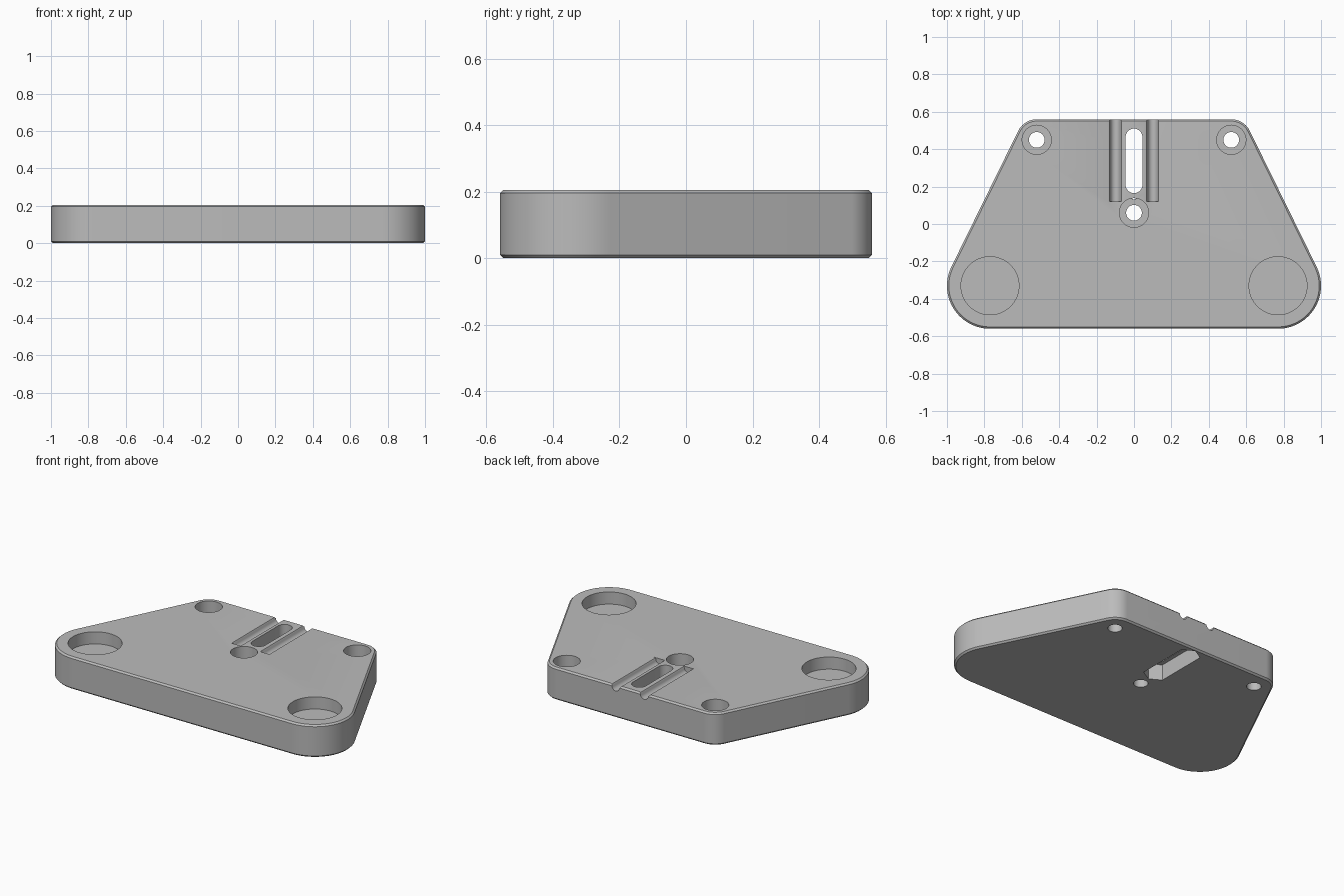
import bpy
import bmesh
from math import sin, cos, pi, atan2, acos, hypot, radians

if "Cube" in bpy.data.objects:
    bpy.data.objects.remove(bpy.data.objects["Cube"], do_unlink=True)

HEIGHT = 0.205
CHAMFER = 0.01
FRONT = (0.77, -0.33, 0.23)   # front corner centre and radius
BACK = (0.52, 0.45, 0.11)     # back corner centre and radius

grey = bpy.data.materials.new("plain grey")
grey.use_nodes = True
grey.diffuse_color = (0.5, 0.5, 0.5, 1)
grey.node_tree.nodes["Principled BSDF"].inputs["Base Color"].default_value = (0.5, 0.5, 0.5, 1)


def arc(cx, cy, r, a0, a1, n):
    return [(cx + r * cos(a0 + (a1 - a0) * i / n), cy + r * sin(a0 + (a1 - a0) * i / n))
            for i in range(n + 1)]


def circle(cx, cy, r, n=64):
    return arc(cx, cy, r, 0, 2 * pi, n)[:-1]


def loft(name, rings):
    """Closed solid through a list of matching 3D rings."""
    bm = bmesh.new()
    loops = [[bm.verts.new(p) for p in ring] for ring in rings]
    for low, high in zip(loops, loops[1:]):
        for i in range(len(low)):
            j = (i + 1) % len(low)
            bm.faces.new((low[i], low[j], high[j], high[i]))
    bm.faces.new(loops[0][::-1])
    bm.faces.new(loops[-1])
    bmesh.ops.recalc_face_normals(bm, faces=bm.faces)
    mesh = bpy.data.meshes.new(name)
    bm.to_mesh(mesh)
    bm.free()
    mesh.materials.append(grey)
    obj = bpy.data.objects.new(name, mesh)
    bpy.context.collection.objects.link(obj)
    return obj


def prism(name, outline, z0, z1):
    return loft(name, [[(x, y, z) for x, y in outline] for z in (z0, z1)])


def plate_ring(inset, z):
    """Tapered outline with rounded corners, mirrored in x."""
    (fx, fy, fr), (bx, by, br) = FRONT, BACK
    dx, dy = bx - fx, by - fy
    tangent = atan2(dy, dx) - acos((fr - br) / hypot(dx, dy))
    half = arc(fx, fy, fr - inset, -pi / 2, tangent, 28)
    half += arc(bx, by, br - inset, tangent, pi / 2, 16)
    return [(x, y, z) for x, y in half + [(-x, y) for x, y in reversed(half)]]


# Chamfered plate body
plate = loft("base_plate", [plate_ring(CHAMFER, 0), plate_ring(0, CHAMFER),
                            plate_ring(0, HEIGHT - CHAMFER), plate_ring(CHAMFER, HEIGHT)])
cutters = []

# Blind round pockets at the front corners
for side in (-1, 1):
    cutters.append(prism("round_pocket", circle(side * FRONT[0], FRONT[1], 0.155),
                         HEIGHT - 0.077, 0.4))

# Counterbored screw holes
for x, y in ((-BACK[0], BACK[1]), (BACK[0], BACK[1]), (0, 0.06)):
    cutters.append(prism("counterbore", circle(x, y, 0.078), HEIGHT - 0.11, 0.4))
    cutters.append(prism("screw_hole", circle(x, y, 0.042, 40), -0.2, 0.3))

# Long slot with a wider six-sided channel underneath
Y0, Y1 = 0.21, 0.465
slot = arc(0, Y0, 0.045, pi, 2 * pi, 24) + arc(0, Y1, 0.045, 0, pi, 24)
cutters.append(prism("slot", slot, -0.2, 0.4))
channel = (arc(0, Y0, 0.081, radians(210), radians(330), 2)
           + arc(0, Y1, 0.081, radians(30), radians(150), 2))
cutters.append(prism("nut_channel", channel, -0.2, 0.1))

# Round-shouldered grooves either side of the slot
edge = [(0.04, 0), (0.032, -0.003), (0.027, -0.01), (0.025, -0.019),
        (0.019, -0.028), (0.01, -0.034)]
section = ([(-0.04, 0.1)] + [(-x, z) for x, z in edge] + [(0, -0.036)]
           + edge[::-1] + [(0.04, 0.1)])
for side in (-1, 1):
    cutters.append(loft("groove", [[(side * 0.1 + x, y, HEIGHT + z) for x, z in section]
                                   for y in (0.12, 0.8)]))

# Cut every feature, then discard the cutters
bpy.ops.object.select_all(action="DESELECT")
plate.select_set(True)
bpy.context.view_layer.objects.active = plate
for cutter in cutters:
    cutter.hide_render = True
    mod = plate.modifiers.new("cut", "BOOLEAN")
    mod.operation = "DIFFERENCE"
    mod.solver = "EXACT"
    mod.object = cutter
    bpy.ops.object.modifier_apply(modifier=mod.name)
    bpy.data.objects.remove(cutter, do_unlink=True)

bpy.ops.object.shade_smooth_by_angle(angle=radians(30))
